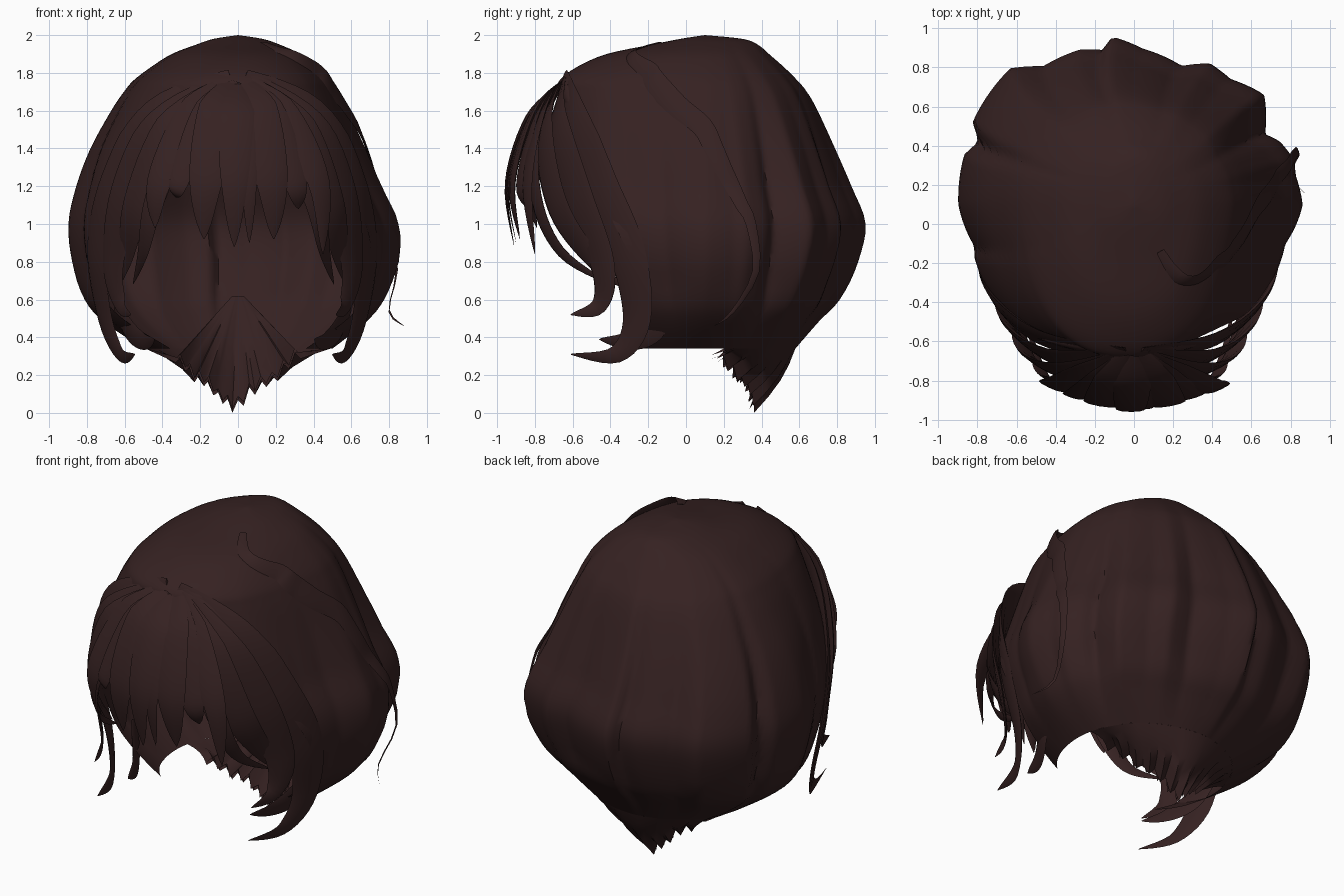
import bpy, bmesh, math, random
from mathutils import Vector

if "Cube" in bpy.data.objects:
    bpy.data.objects.remove(bpy.data.objects["Cube"])

random.seed(4)
hair = bpy.data.materials.new("dark brown hair")
hair.diffuse_color = (0.036, 0.0155, 0.0155, 1)
hair.use_nodes = True
hair.node_tree.nodes["Principled BSDF"].inputs["Base Color"].default_value = hair.diffuse_color


def make(name, verts, faces):
    me = bpy.data.meshes.new(name)
    me.from_pydata([tuple(v) for v in verts], [], faces)
    bm = bmesh.new()
    bm.from_mesh(me)
    bmesh.ops.remove_doubles(bm, verts=bm.verts, dist=0.0005)
    bmesh.ops.recalc_face_normals(bm, faces=bm.faces)
    bm.to_mesh(me)
    bm.free()
    me.materials.append(hair)
    ob = bpy.data.objects.new(name, me)
    bpy.context.collection.objects.link(ob)
    bpy.ops.object.select_all(action='DESELECT')
    ob.select_set(True)
    bpy.context.view_layer.objects.active = ob
    bpy.ops.object.shade_smooth_by_angle(angle=math.radians(50))
    return ob


def grid_faces(rows, cols, closed=False):
    n = cols if closed else cols - 1
    return [(r * cols + c, r * cols + (c + 1) % cols,
             (r + 1) * cols + (c + 1) % cols, (r + 1) * cols + c)
            for r in range(rows - 1) for c in range(n)]


def spline(pts, steps):
    """Smooth curve through points of any dimension."""
    out = []
    for i in range(len(pts) - 1):
        p0, p1, p2 = pts[max(i - 1, 0)], pts[i], pts[i + 1]
        p3 = pts[min(i + 2, len(pts) - 1)]
        for s in range(steps):
            t = s / steps
            out.append([b + 0.5 * t * (c - a + t * (2 * a - 5 * b + 4 * c - d + t * (3 * (b - c) + d - a)))
                        for a, b, c, d in zip(p0, p1, p2, p3)])
    out.append(list(pts[-1]))
    return out


def lerp_table(table, x):
    for (a, p), (b, q) in zip(table, table[1:]):
        if a <= x <= b:
            return p + (q - p) * (x - a) / (b - a)
    return table[-1][1]


# Head shell rings: height, x centre, half width, back y, front y, opening angle
RINGS = [
    (2.00, 0, 0.0001, 0.1001, 0.0999, 180),
    (1.98, 0, 0.13, 0.30, -0.03, 180),
    (1.95, 0, 0.22, 0.38, -0.18, 180),
    (1.90, -0.01, 0.34, 0.44, -0.42, 180),
    (1.83, -0.02, 0.44, 0.52, -0.58, 180),
    (1.76, -0.03, 0.52, 0.59, -0.67, 180),
    (1.70, -0.035, 0.565, 0.64, -0.685, 163),
    (1.60, -0.04, 0.625, 0.695, -0.69, 149),
    (1.40, -0.045, 0.725, 0.785, -0.70, 138),
    (1.20, -0.035, 0.805, 0.87, -0.70, 132),
    (1.00, -0.01, 0.87, 0.945, -0.66, 128),
    (0.80, 0, 0.86, 0.905, -0.60, 122),
    (0.60, -0.01, 0.79, 0.81, -0.52, 120),
    (0.48, -0.01, 0.69, 0.70, -0.45, 125),
    (0.34, 0, 0.50, 0.58, -0.36, 137),
]
# Overlapping tufts: angle round the head from the back, radius factor
TUFTS = [(-180, 1), (-140, 1), (-118, 0.98), (-108, 0.97), (-105, 0.95), (-90, 1.02), (-73, 1.03),
         (-67, 0.975), (-62, 1.06), (-41, 1.09), (-32, 0.985), (-18, 0.985), (-10.5, 0.95),
         (-6.5, 1.02), (3.5, 0.945), (19, 0.885), (28, 0.965), (37, 0.95), (49, 1.015), (61, 0.88),
         (66, 0.94), (74, 0.98), (79, 0.965), (90, 0.99), (105, 0.915), (118, 0.93), (135, 1), (181, 1)]


def ring_point(ring, a):
    z, cx, w, back, front, _ = ring
    fade = max(0, min(1, (2 - z) / 0.8, (z - 0.3) / 0.4))
    k = 1 + fade * (lerp_table(TUFTS, math.degrees(a)) - 1)
    s, c = math.sin(a), math.cos(a)
    if c < 0:  # squarer plan toward the face
        s, c = math.copysign(abs(s) ** 0.88, s), -abs(c) ** 0.88
    depth = (back - 0.1) if c > 0 else (0.1 - front)
    return Vector((cx + w * k * s, 0.1 + depth * k * c, z))


COLS = 145
rings = spline(RINGS, 4)
verts = []
for r in rings:
    lim = math.radians(min(r[5], 180))
    verts += [ring_point(r, lim * (2 * c / (COLS - 1) - 1)) for c in range(COLS)]
make("hair_shell", verts, grid_faces(len(rings), COLS))

# Nape: outer sheet tapering to jagged points, and a pleated inner fan
N = 25
us = [2 * c / (N - 1) - 1 for c in range(N)]
notches = [random.uniform(0.05, 0.09) if c % 2 else random.uniform(0, 0.03) * (c != N // 2)
           for c in range(N)]
outer, inner = [], []
for v in (0, 0.25, 0.5, 0.75, 1):
    for c, u in enumerate(us):
        tip = Vector((0.33 * u - 0.03 * (1 - abs(u)), 0.36 - 0.2 * u * u,
                      0.26 * abs(u) ** 1.2 + notches[c]))
        p = ring_point(RINGS[-1], math.radians(78) * u).lerp(tip, v)
        p.y += 0.03 * math.sin(math.pi * v)
        outer.append(p)
        q = Vector((0.03 * u, 0.735, 0.62)).lerp(tip + Vector((0, -0.01, 0.02)), v)
        q.y += (0.02 + 0.13 * u * u) * math.sin(math.pi * v) + (0.015 if c % 2 else -0.015) * v
        inner.append(q)
make("nape_hair", outer, grid_faces(5, N))
make("nape_inner_pleats", inner, grid_faces(5, N))


def strand(name, pts, width, root=0.3, flat=0.2, power=2.2, steps=6):
    """Flattened lock with a lens section that tapers to a point."""
    path = [Vector(p) for p in spline(pts, steps)]
    n, sides, vs = len(path), 8, []
    for i, p in enumerate(path):
        t = i / (n - 1)
        tan = (path[min(i + 1, n - 1)] - path[max(i - 1, 0)]).normalized()
        out = Vector((p.x, p.y - 0.1, 0.3 * (p.z - 1)))
        side = tan.cross(out).normalized()
        nor = side.cross(tan)
        w = 0.5 * width * min(1, root + 2.2 * t) * max(0.02, 1 - t ** power)
        for s in range(sides):
            a = 2 * math.pi * s / sides
            vs.append(p + side * (w * math.cos(a)) + nor * (w * flat * math.sin(a)))
    faces = grid_faces(n, sides, True)
    faces += [tuple(range(sides)), tuple(range((n - 1) * sides, n * sides))]
    return make(name, vs, faces)


# Fringe: strands fanning from the parting, (tip x, tip z, reach forward, width)
FRINGE = [(-0.44, 0.98, 0.83, 0.20), (-0.33, 1.14, 0.88, 0.15), (-0.18, 0.92, 0.92, 0.25),
          (-0.02, 0.88, 0.95, 0.20), (0.06, 0.90, 0.94, 0.12), (0.19, 0.92, 0.92, 0.24),
          (0.32, 1.08, 0.88, 0.18), (0.45, 0.84, 0.84, 0.18)]
for i, (x, z, y, w) in enumerate(FRINGE):
    strand(f"fringe_{i}", [(0.08 * x, -0.65, 1.75), (0.55 * x, -0.65 - 0.62 * (y - 0.65), 1.57),
                           (0.95 * x, -y, 1.22), (x, -y + 0.04, z)], w, 0.4, 0.13, 3)

# Side locks, mirrored left and right
LOCKS = {
    "inner_side_wisp": (0.15, [(0.04, -0.66, 1.74), (0.27, -0.79, 1.48), (0.42, -0.79, 1.13),
                               (0.48, -0.66, 0.85), (0.53, -0.40, 0.68)]),
    "side_wisp": (0.23, [(0.05, -0.66, 1.74), (0.33, -0.75, 1.5), (0.51, -0.68, 1.1),
                         (0.57, -0.50, 0.82), (0.61, -0.33, 0.66)]),
    "short_side_lock": (0.25, [(0.05, -0.65, 1.75), (0.38, -0.68, 1.52), (0.57, -0.57, 1.15),
                               (0.63, -0.44, 0.78), (0.59, -0.46, 0.57), (0.54, -0.61, 0.52)]),
    "long_side_lock": (0.28, [(0.03, -0.65, 1.76), (0.40, -0.60, 1.57), (0.62, -0.46, 1.2),
                              (0.71, -0.31, 0.85), (0.67, -0.26, 0.5), (0.59, -0.37, 0.31),
                              (0.52, -0.61, 0.31)]),
    "cheek_tip": (0.16, [(0.62, -0.10, 0.56), (0.54, -0.20, 0.43), (0.47, -0.32, 0.38),
                         (0.42, -0.46, 0.39)]),
}
for name, (w, pts) in LOCKS.items():
    for label, sx in (("right", 0.96), ("left", -1.05)):
        strand(f"{name}_{label}", [(sx * x, y, z) for x, y, z in pts], w, 0.45, 0.14)

# Hairline roll along the front edge of the shell
roll = [(x, -0.655 + 0.35 * x * x, 1.74 - 0.9 * x * x) for x in (0, 0.15, 0.3, 0.45)]
for label, sx in (("right", 0.95), ("left", -1.1)):
    strand("hairline_roll_" + label, [(sx * x, y, z) for x, y, z in roll], 0.1, 0.8, 0.35)

# Loose lock lying on the right side of the shell and flicking out at its tip
ANGLES = [(0.9, 72), (1.0, 73), (1.2, 79), (1.5, 90), (1.8, 112), (1.97, 150)]
path = []
for r in [r for r in rings if 0.99 < r[0] < 1.955][::2]:
    p = ring_point(r, math.radians(lerp_table(ANGLES, r[0])))
    path.append(p + (p - Vector((0, 0.1, 1))).normalized() * 0.012)
path += [(0.84, 0.37, 0.75), (0.80, 0.25, 0.54), (0.88, 0.15, 0.46)]
strand("loose_side_lock", path, 0.14, 0.3, 0.12, 3, 3)
